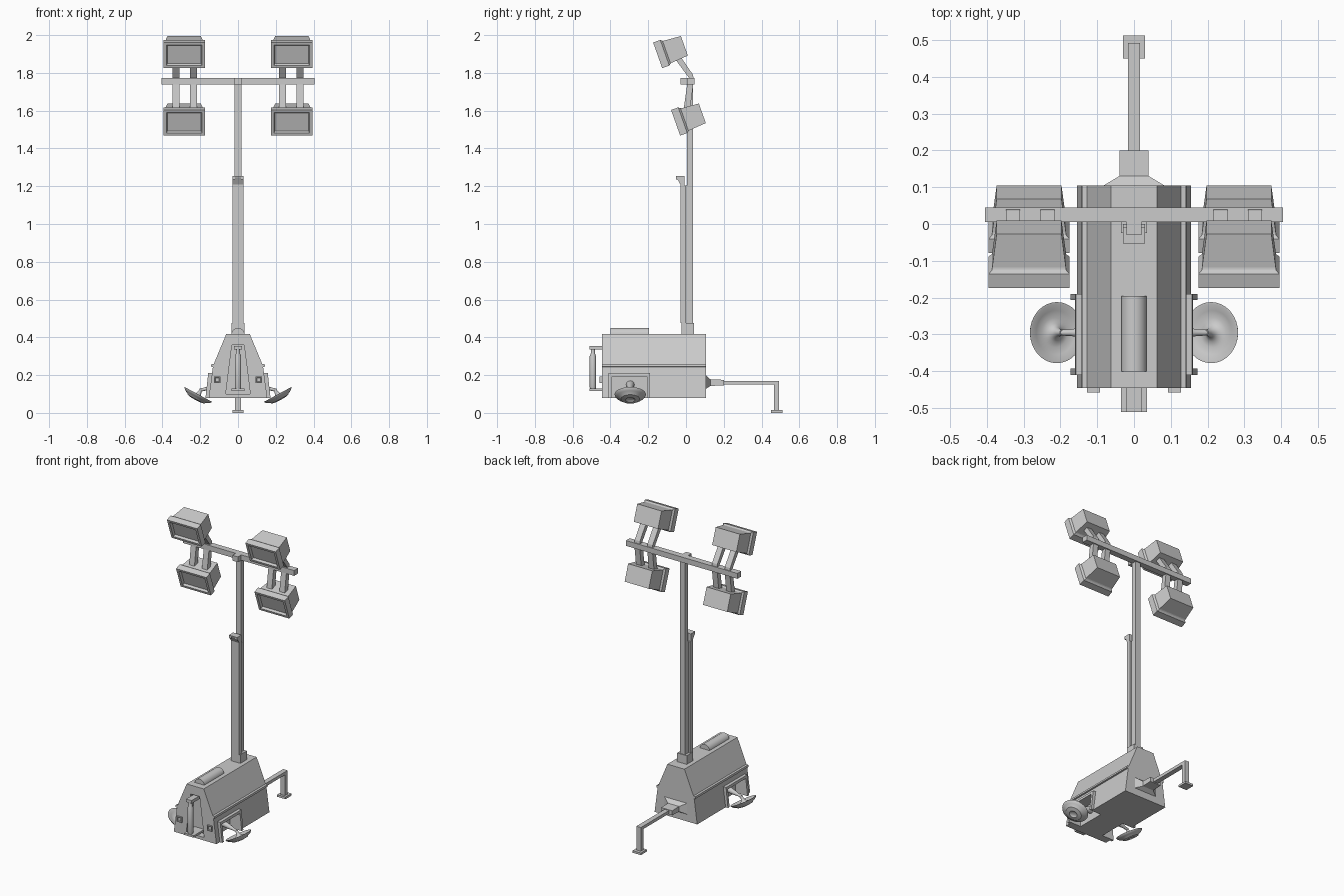
import bpy, bmesh
from math import radians, cos, sin, pi
from mathutils import Vector, Matrix

if "Cube" in bpy.data.objects:
    bpy.data.objects.remove(bpy.data.objects["Cube"])


def loft(name, rings, mat=Matrix()):
    """Skin a list of equal-length point loops and cap both ends."""
    bm = bmesh.new()
    vs = [[bm.verts.new(mat @ Vector(p)) for p in r] for r in rings]
    n = len(vs[0])
    for a, b in zip(vs, vs[1:]):
        for i in range(n):
            bm.faces.new((a[i], a[(i + 1) % n], b[(i + 1) % n], b[i]))
    bm.faces.new(vs[0])
    bm.faces.new(vs[-1][::-1])
    bmesh.ops.recalc_face_normals(bm, faces=bm.faces)
    me = bpy.data.meshes.new(name)
    bm.to_mesh(me)
    bm.free()
    ob = bpy.data.objects.new(name, me)
    bpy.context.collection.objects.link(ob)
    return ob


def rect_y(hx, hz, y, cx=0, cz=0):
    return [(cx + sx * hx, y, cz + sz * hz) for sx, sz in ((-1, -1), (1, -1), (1, 1), (-1, 1))]


def box(name, x0, x1, y0, y1, z0, z1):
    cx, cz, hx, hz = (x0 + x1) / 2, (z0 + z1) / 2, (x1 - x0) / 2, (z1 - z0) / 2
    return loft(name, [rect_y(hx, hz, y, cx, cz) for y in (y0, y1)])


def prism_y(name, pts, y0, y1):
    return loft(name, [[(x, y, z) for x, z in pts] for y in (y0, y1)])


def prism_x(name, pts, x0, x1):
    return loft(name, [[(x, y, z) for y, z in pts] for x in (x0, x1)])


def lathe(name, prof, mat, n=32):
    ob = loft(name, [[(r * cos(2 * pi * i / n), r * sin(2 * pi * i / n), h)
                      for i in range(n)] for r, h in prof], mat)
    smooth(ob)
    return ob


def smooth(ob):
    bpy.ops.object.select_all(action='DESELECT')
    ob.select_set(True)
    bpy.context.view_layer.objects.active = ob
    bpy.ops.object.shade_smooth_by_angle(angle=radians(35))


def cut(ob, cutter):
    m = ob.modifiers.new("cut", 'BOOLEAN')
    m.object = cutter
    m.operation = 'DIFFERENCE'
    m.solver = 'EXACT'
    cutter.hide_render = True
    cutter.hide_set(True)


# engine housing with a side lip, front recess and wheel wells
half = [(0.155, 0.08), (0.133, 0.243), (0.143, 0.245), (0.141, 0.258), (0.128, 0.26), (0.062, 0.418)]
body = prism_y("housing", half + [(-x, z) for x, z in reversed(half)], -0.445, 0.105)
cut(body, prism_y("recess_cutter", [(-0.065, 0.1), (0.065, 0.1), (0.032, 0.36), (-0.032, 0.36)], -0.5, -0.4))
for s in (-1, 1):
    a, b = sorted((s * 0.085, s * 0.3))
    cut(body, box("well_cutter", a, b, -0.395, -0.205, 0.05, 0.197))

# rounded exhaust hood on the roof
arc = [(0.035 * cos(pi * i / 12), 0.415 + 0.035 * sin(pi * i / 12)) for i in range(13)]
smooth(prism_y("roof_hood", arc, -0.4, -0.195))

# front jack with two brackets
box("jack_bracket_upper", -0.02, 0.02, -0.51, -0.4, 0.335, 0.355)
box("jack_bracket_lower", -0.035, 0.035, -0.51, -0.4, 0.115, 0.128)
lathe("jack_tube", [(0.012, 0.12), (0.017, 0.135), (0.017, 0.30), (0.011, 0.315), (0.011, 0.34)],
      Matrix.Translation((0, -0.493, 0)), 16)

for s, side in ((-1, "left"), (1, "right")):
    # front marker lamps
    loft(side + "_marker_lamp", [rect_y(h, h, y, s * 0.11, 0.175) for h, y in
         ((0.01, -0.45), (0.012, -0.457), (0.017, -0.457), (0.017, -0.44))])
    # fender arch around the wheel well
    post = [(s * x, z) for x, z in ((0.085, 0.08), (0.172, 0.08), (0.158, 0.207), (0.085, 0.207))]
    prism_y(side + "_fender_front", post, -0.41, -0.393)
    prism_y(side + "_fender_back", post, -0.207, -0.19)
    prism_y(side + "_fender_top", [(s * x, z) for x, z in
            ((0.085, 0.193), (0.16, 0.193), (0.158, 0.21), (0.085, 0.21))], -0.41, -0.19)
    # dished wheel, splayed outwards, with flared hub
    up = Vector((-s * 0.475, 0, 0.88))
    mat = Matrix.Translation((s * 0.211, -0.295, 0.095)) @ up.to_track_quat('Z', 'Y').to_matrix().to_4x4()
    lathe(side + "_wheel", [(0.01, -0.022), (0.022, -0.026), (0.025, -0.03), (0.05, -0.025), (0.053, -0.02),
          (0.07, -0.012), (0.08, -0.003), (0.083, 0.003), (0.077, 0.003), (0.06, -0.004), (0.04, -0.008),
          (0.025, -0.005), (0.014, 0.004), (0.009, 0.02), (0.008, 0.035)], mat)
    # stub axle
    d = Vector((-s, 0, 0.25))
    mat = Matrix.Translation((s * 0.2, -0.295, 0.12)) @ d.to_track_quat('Z', 'Y').to_matrix().to_4x4()
    lathe(side + "_axle", [(0.008, 0), (0.009, 0.03), (0.014, 0.055), (0.022, 0.12)], mat, 16)

# rear drawbar and prop stand
loft("drawbar_flare", [rect_y(0.09, 0.04, 0.1, 0, 0.163), rect_y(0.04, 0.017, 0.13, 0, 0.16),
                       rect_y(0.04, 0.015, 0.2, 0, 0.16)])
prism_x("drawbar_and_leg", [(0.19, 0.15), (0.465, 0.15), (0.465, 0.01), (0.492, 0.01), (0.492, 0.17), (0.19, 0.17)],
        -0.016, 0.016)
box("stand_foot", -0.03, 0.03, 0.45, 0.512, 0, 0.014)

# telescopic mast
box("mast_socket", -0.035, 0.035, -0.025, 0.042, 0.41, 0.475)
box("mast_inner", -0.018, 0.018, 0.005, 0.037, 0.42, 1.772)
box("mast_web", -0.018, 0.018, -0.01, 0.01, 0.47, 1.205)
prism_x("mast_cradle", [(-0.03, 0.475), (-0.008, 0.475), (-0.008, 1.255), (-0.053, 1.255), (-0.05, 1.245),
                        (-0.03, 1.21)], -0.03, 0.03)
for s in (-1, 1):
    a, b = sorted((s * 0.016, s * 0.03))
    loft("mast_cradle_flare", [[(x * 1.0, y, z) for x, y in ((a, -0.052), (b, -0.052), (b, -0.01), (a, -0.01))]
                               for z in (1.235, 1.255)]) 
    box("mast_cradle_side", a, b, -0.012, 0.0, 0.475, 1.205)

# crossbar
box("crossbar", -0.405, 0.405, 0.005, 0.045, 1.738, 1.773)
box("crossbar_bracket", -0.02, 0.02, -0.03, 0.01, 1.738, 1.773)

# floodlights: recessed face, thick rim, tapered shell, two arms each
shell = ((0.088, 0.05, 0.014), (0.094, 0.057, 0), (0.11, 0.072, 0), (0.11, 0.072, 0.04),
         (0.1, 0.064, 0.05), (0.1, 0.062, 0.056), (0.088, 0.055, 0.15))
arms = {"upper": [(0.022, 1.765), (0.04, 1.772), (0.037, 1.79), (-0.028, 1.885), (-0.055, 1.87)],
        "lower": [(0.008, 1.75), (0.04, 1.75), (0.036, 1.72), (0.022, 1.61), (-0.012, 1.61)]}
for s, side in ((-1, "left"), (1, "right")):
    for level, y, z in (("upper", -0.15, 1.893), ("lower", -0.055, 1.536)):
        mat = Matrix.Translation((s * 0.285, y, z)) @ Matrix.Rotation(radians(19.5), 4, 'X')
        loft(f"{side}_{level}_floodlight", [rect_y(*r) for r in shell], mat)
        for x in (0.235, 0.328):
            prism_x(f"{side}_{level}_arm", arms[level], s * x - 0.019, s * x + 0.019)
